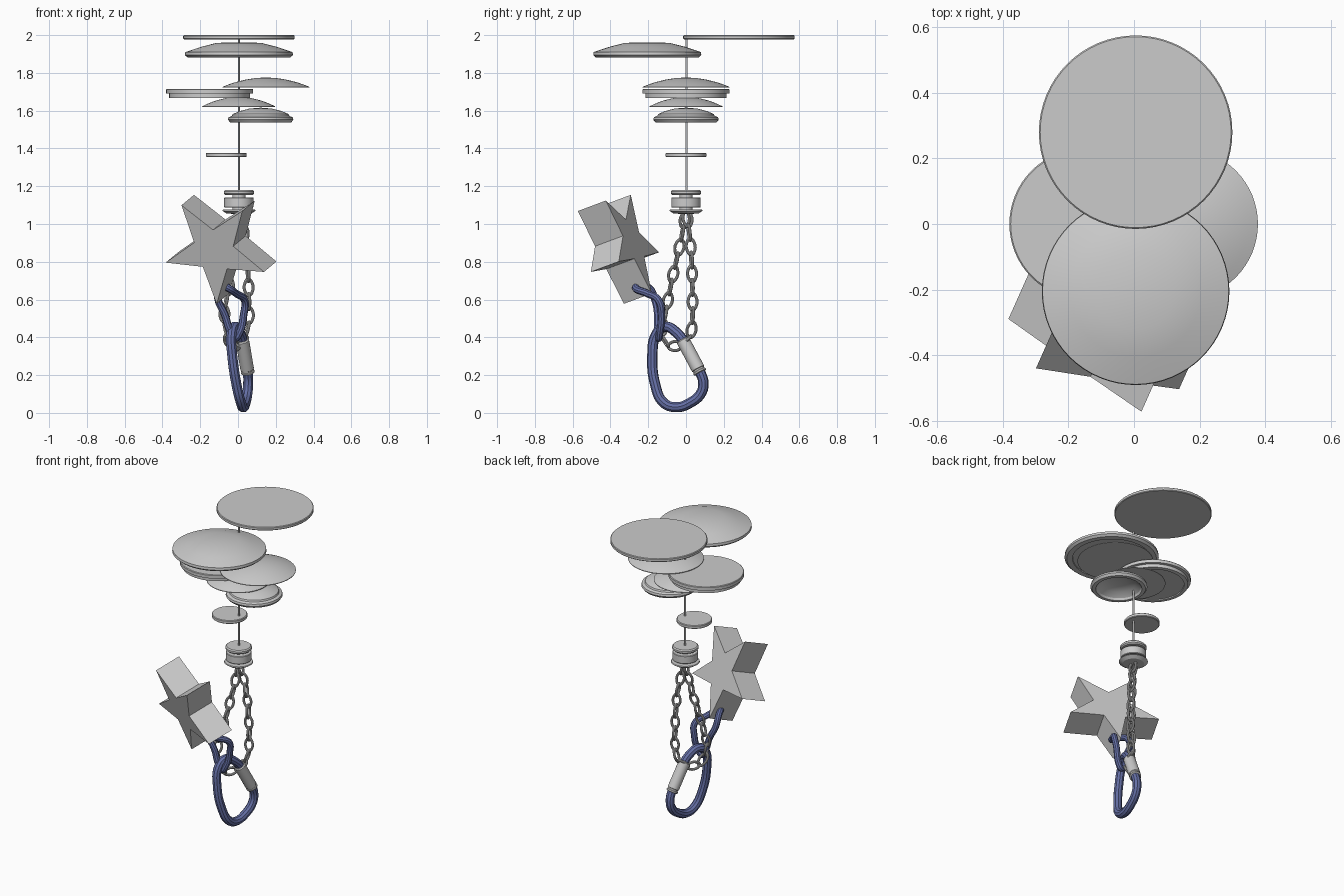
import bpy, bmesh, math
from mathutils import Vector, Matrix

if "Cube" in bpy.data.objects:
    bpy.data.objects.remove(bpy.data.objects["Cube"])

blue = bpy.data.materials.new("blue_metal")
blue.diffuse_color = (0.13, 0.16, 0.38, 1)
blue.use_nodes = True
blue.node_tree.nodes["Principled BSDF"].inputs["Base Color"].default_value = blue.diffuse_color


def finish(ob, smooth=True):
    bpy.ops.object.select_all(action='DESELECT')
    ob.select_set(True)
    bpy.context.view_layer.objects.active = ob
    if smooth:
        bpy.ops.object.shade_smooth_by_angle(angle=math.radians(30))
    return ob


def add_mesh(name, verts, faces, smooth=True):
    me = bpy.data.meshes.new(name)
    me.from_pydata(verts, [], faces)
    bm = bmesh.new()
    bm.from_mesh(me)
    bmesh.ops.remove_doubles(bm, verts=bm.verts, dist=1e-5)
    bmesh.ops.recalc_face_normals(bm, faces=bm.faces)
    bm.to_mesh(me)
    bm.free()
    ob = bpy.data.objects.new(name, me)
    bpy.context.collection.objects.link(ob)
    return finish(ob, smooth)


def lathe(name, x, y, profile, n=64):
    """Revolve (radius, z) points that start and end on the axis."""
    verts, faces = [], []
    for r, z in profile:
        for i in range(n):
            a = 2 * math.pi * i / n
            verts.append((r * math.cos(a), r * math.sin(a), z))
    for k in range(len(profile) - 1):
        for i in range(n):
            j = (i + 1) % n
            a, b, c, d = k * n + i, k * n + j, (k + 1) * n + j, (k + 1) * n + i
            if profile[k][0] == 0:
                faces.append((a, c, d))
            elif profile[k + 1][0] == 0:
                faces.append((a, b, c))
            else:
                faces.append((a, b, c, d))
    ob = add_mesh(name, verts, faces)
    ob.location = (x, y, 0)
    return ob


def disc(r, z0, z1, b=0.004):
    return [(0, z1), (r - b, z1), (r, z1 - b), (r, z0 + b), (r - b, z0), (0, z0)]


def cap(r, z0, z1, edge=0.004, steps=8):
    """Shallow dome with a thin rim and flat underside."""
    top = [(r * i / steps, z0 + edge + (z1 - z0 - edge) * (1 - (i / steps) ** 2))
           for i in range(steps + 1)]
    return top + [(r, z0), (0, z0)]


def tube(name, pts, radius, mat=None):
    """Smooth closed tube through the points."""
    cu = bpy.data.curves.new(name, 'CURVE')
    cu.dimensions = '3D'
    cu.bevel_depth, cu.bevel_resolution, cu.resolution_u = radius, 3, 8
    sp = cu.splines.new('BEZIER')
    sp.bezier_points.add(len(pts) - 1)
    for bp, p in zip(sp.bezier_points, pts):
        bp.co = p
        bp.handle_left_type = bp.handle_right_type = 'AUTO'
    sp.use_cyclic_u = True
    ob = bpy.data.objects.new(name, cu)
    bpy.context.collection.objects.link(ob)
    finish(ob, False)
    bpy.ops.object.convert(target='MESH')
    ob = bpy.context.view_layer.objects.active
    if mat:
        ob.data.materials.clear()
        ob.data.materials.append(mat)
    return finish(ob)


# Stacked discs and domes
lathe("top_disc", 0.005, 0.28, disc(0.295, 1.978, 2.0))
lathe("large_dome", 0.005, -0.205, [
    (0, 1.962), (0.118, 1.959), (0.2, 1.938), (0.284, 1.91), (0.286, 1.894),
    (0.272, 1.882), (0.238, 1.882), (0.236, 1.888), (0, 1.888)])
lathe("right_dome", 0.148, 0, cap(0.23, 1.722, 1.775))
lathe("left_disc", -0.15, 0, [
    (0, 1.716), (0.226, 1.716), (0.23, 1.712), (0.23, 1.692), (0.214, 1.69),
    (0.214, 1.668), (0.19, 1.666), (0.188, 1.672), (0, 1.672)])
lathe("middle_dome", 0.003, 0, cap(0.193, 1.619, 1.672))
lathe("hollow_dish", 0.12, 0, [
    (0, 1.616), (0.06, 1.611), (0.11, 1.598), (0.148, 1.582), (0.152, 1.572),
    (0.17, 1.565), (0.173, 1.552), (0.162, 1.538), (0.14, 1.537), (0.134, 1.55),
    (0.1, 1.574), (0.05, 1.585), (0, 1.588)])
lathe("small_disc", -0.062, 0, disc(0.108, 1.354, 1.377))

# Cord and hub
lathe("cord", 0.005, 0.003, disc(0.006, 1.1, 1.98, 0.001), 12)
lathe("hub_cap", 0.005, 0, disc(0.08, 1.154, 1.18, 0.007))
lathe("hub_drum", 0.005, 0, disc(0.078, 1.088, 1.14, 0.003))
lathe("hub_neck", 0.005, 0, disc(0.035, 1.06, 1.16, 0.001), 32)
lathe("hub_flange", 0.005, 0, [(0, 1.078), (0.085, 1.076), (0.088, 1.07),
                               (0.065, 1.055), (0, 1.053)])

# Tilted star
n = Vector((0.386, 0.865, 0.322)).normalized()
u = Vector((0.021, 0.115, -0.278))
u = (u - n * u.dot(n)).normalized()
v = n.cross(u)
centre = Vector((-0.094, -0.353, 0.885))
ring = []
for i in range(10):
    a, r = math.pi * i / 5, (0.297 if i % 2 == 0 else 0.118)
    ring.append(centre + r * (u * math.cos(a) + v * math.sin(a)))
verts = [p - n * 0.0855 for p in ring] + [p + n * 0.0855 for p in ring]
faces = [tuple(range(10)), tuple(range(10, 20))]
faces += [(i, (i + 1) % 10, 10 + (i + 1) % 10, 10 + i) for i in range(10)]
add_mesh("star", verts, faces, False)

# Blue clip with its grey sleeve
tube("clip", [(-0.02, -0.115, 0.455), (-0.035, -0.16, 0.41), (-0.03, -0.178, 0.3),
              (-0.008, -0.163, 0.15), (0.015, -0.12, 0.055), (0.027, -0.055, 0.03),
              (0.04, 0.025, 0.055), (0.05, 0.08, 0.105), (0.054, 0.092, 0.16),
              (0.052, 0.075, 0.215), (0.035, 0.02, 0.32), (0.01, -0.05, 0.425)],
     0.0275, blue)
a, b = Vector((0.022, -0.018, 0.388)), Vector((0.052, 0.076, 0.212))
d = b - a
L = d.length
sleeve = lathe("clip_sleeve", 0, 0, [
    (0, 0), (0.03, 0), (0.036, 0.006), (0.036, L - 0.025), (0.032, L - 0.022),
    (0.032, L - 0.014), (0.036, L - 0.011), (0.036, L - 0.003), (0.03, L), (0, L)], 32)
sleeve.matrix_world = Matrix.Translation(a) @ d.to_track_quat('Z', 'Y').to_matrix().to_4x4()

# Blue link that hooks the star to the clip
tube("star_link", [(-0.05, -0.265, 0.66), (-0.01, -0.205, 0.632), (0.035, -0.145, 0.595),
                   (0.03, -0.13, 0.52), (0.005, -0.14, 0.42), (-0.02, -0.145, 0.395),
                   (-0.045, -0.15, 0.44), (-0.07, -0.15, 0.52), (-0.105, -0.165, 0.6),
                   (-0.105, -0.195, 0.66), (-0.08, -0.25, 0.675)], 0.02, blue)

# Looped chain: one link shared along a smooth path
path = [Vector(p) for p in [
    (0.005, 0, 1.06), (-0.012, -0.03, 0.9), (-0.042, -0.075, 0.7), (-0.072, -0.11, 0.52),
    (-0.055, -0.125, 0.41), (-0.03, -0.085, 0.358), (0.005, -0.03, 0.362),
    (0.04, 0.02, 0.41), (0.057, 0.034, 0.5), (0.055, 0.033, 0.7), (0.042, 0.025, 0.88),
    (0.01, 0.004, 1.06)]]
dense = []
for i in range(len(path) - 1):
    p0, p1, p2 = path[max(i - 1, 0)], path[i], path[i + 1]
    p3 = path[min(i + 2, len(path) - 1)]
    for k in range(40):
        t = k / 40
        dense.append(0.5 * (2 * p1 + (p2 - p0) * t + (2 * p0 - 5 * p1 + 4 * p2 - p3) * t * t
                            + (3 * p1 - p0 - 3 * p2 + p3) * t ** 3))
dense.append(path[-1])
dist = [0]
for p, q in zip(dense, dense[1:]):
    dist.append(dist[-1] + (q - p).length)
count = round(dist[-1] / 0.074)


def at(s):
    return dense[next((i for i, x in enumerate(dist) if x >= s), len(dense) - 1)]


w, h = 0.019, 0.024
outline = [(w, 0, -h), (w, 0, h), (0, 0, h + w), (-w, 0, h), (-w, 0, -h), (0, 0, -h - w)]
first = tube("chain_link_0", outline, 0.008)
for i in range(count):
    s = (i + 0.5) * dist[-1] / count
    z = (at(s + 0.03) - at(s - 0.03)).normalized()
    x = z.cross(Vector((1, 0.2, 0))).normalized()
    y = z.cross(x)
    if i % 2:
        x, y = y, -x
    ob = first
    if i:
        ob = bpy.data.objects.new(f"chain_link_{i}", first.data)
        bpy.context.collection.objects.link(ob)
    ob.matrix_world = Matrix.Translation(at(s)) @ Matrix((x, y, z)).transposed().to_4x4()
